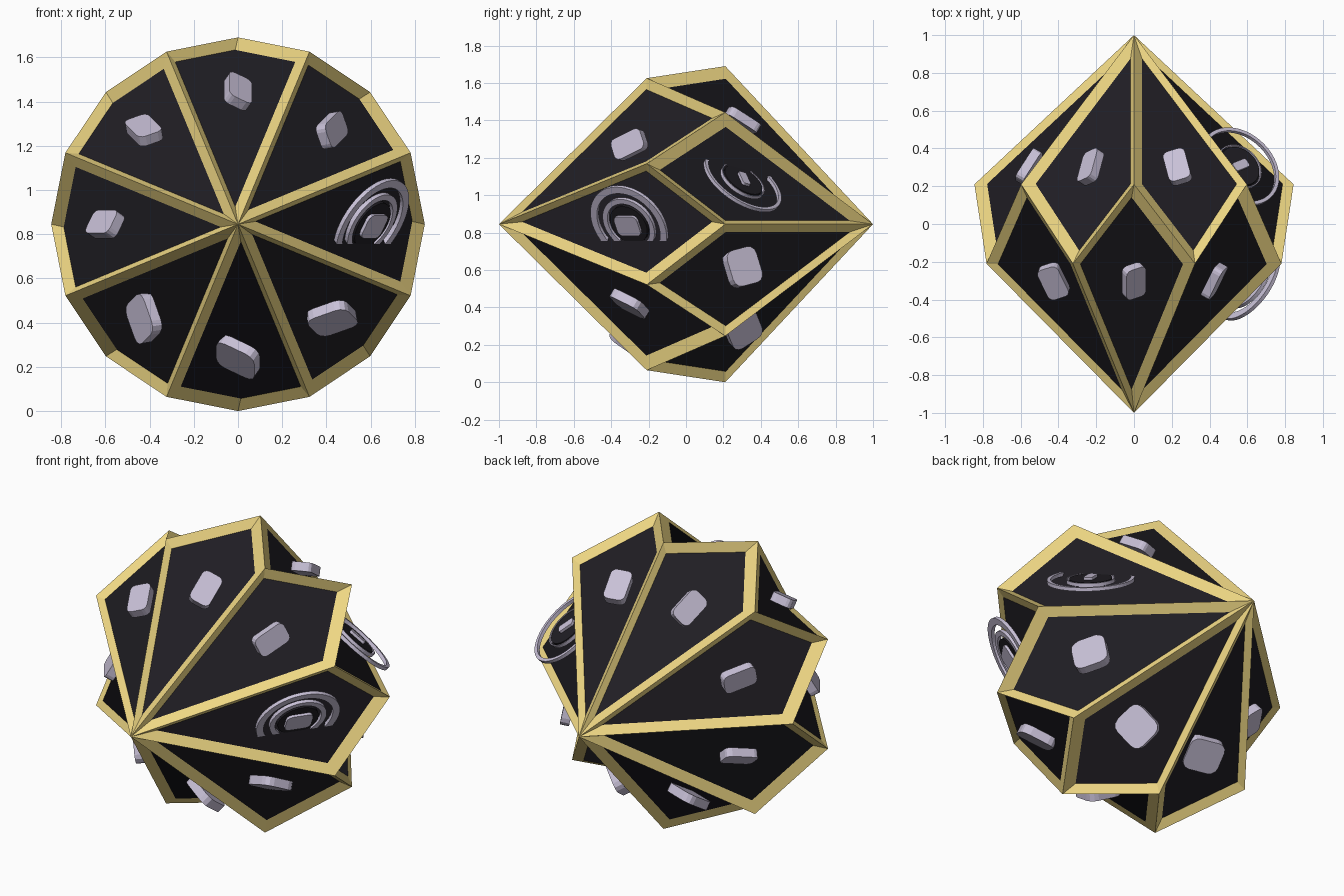
import bpy, bmesh
from math import sin, cos, pi
from mathutils import Vector, Matrix

if "Cube" in bpy.data.objects:
    bpy.data.objects.remove(bpy.data.objects["Cube"])

R, H, CZ = 0.845, 0.21, 0.845     # belt radius, belt zigzag, centre height
SHRINK, RECESS = 0.84, 0.025      # panel size inside its border, panel depth


def material(name, rgb):
    m = bpy.data.materials.new(name)
    m.diffuse_color = (*rgb, 1)
    m.use_nodes = True
    m.node_tree.nodes["Principled BSDF"].inputs["Base Color"].default_value = m.diffuse_color
    return m


GOLD = material("gold", (0.86, 0.68, 0.23))
BLACK = material("black", (0.014, 0.0125, 0.017))
PALE = material("pale", (0.58, 0.53, 0.68))


def mesh_object(name, verts, faces, mat, matrix=None):
    me = bpy.data.meshes.new(name)
    me.from_pydata(verts, [], faces)
    me.materials.append(mat)
    ob = bpy.data.objects.new(name, me)
    bpy.context.collection.objects.link(ob)
    if matrix is not None:
        ob.matrix_world = matrix
    return ob


def belt(k):
    a = k * pi / 8
    return Vector((R * cos(a), H if k % 2 == 0 else -H, CZ + R * sin(a)))


def kite(k):
    """Corners of one face, tip first, wound outward."""
    side = -1 if k % 2 == 0 else 1          # even faces meet at the front tip
    pts = [Vector((0, side, CZ)), belt(k - 1), belt(k), belt(k + 1)]
    return pts if side < 0 else [pts[0], pts[3], pts[2], pts[1]]


def face_matrix(k):
    """Local frame of a face: x towards the belt, z out of its second half."""
    p = kite(k)
    u = (p[2] - p[0]).normalized()
    n = (p[2] - p[0]).cross(p[3] - p[0]).normalized()
    m = Matrix((u, n.cross(u), n)).transposed().to_4x4()
    m.translation = sum(p, Vector()) / 4
    return m


def ring(name, r0, r1, depth, k, steps=48):
    """Flat band floating on face k."""
    verts, faces = [], []
    for i in range(steps):
        a = 2 * pi * i / steps
        verts += [(r * cos(a), r * sin(a), z) for r, z in
                  ((r0, -depth), (r1, -depth), (r1, depth), (r0, depth))]
        j = (i + 1) % steps
        faces += [(4 * i + (c + 1) % 4, 4 * j + (c + 1) % 4, 4 * j + c, 4 * i + c)[::-1]
                  for c in range(4)]
    mesh_object(name, verts, [f[::-1] for f in faces], PALE, face_matrix(k))


def disc(name, r, depth, k):
    a = [2 * pi * i / 40 for i in range(40)]
    verts = [(r * cos(t), r * sin(t), z) for z in (-depth, depth) for t in a]
    faces = [tuple(range(39, -1, -1)), tuple(range(40, 80))]
    faces += [(i, (i + 1) % 40, 40 + (i + 1) % 40, 40 + i) for i in range(40)]
    mesh_object(name, verts, faces, BLACK, face_matrix(k))


def tablet(name, length, width, k):
    """Blank raised marker in the middle of a face."""
    bm = bmesh.new()
    bmesh.ops.create_cube(bm, size=1)
    bmesh.ops.scale(bm, vec=(length, width, 0.05), verts=bm.verts)
    upright = [e for e in bm.edges if abs(e.verts[0].co.z - e.verts[1].co.z) > 0.01]
    bmesh.ops.bevel(bm, geom=upright, offset=min(length, width) * 0.25, segments=3,
                    profile=0.5, affect='EDGES')
    me = bpy.data.meshes.new(name)
    bm.to_mesh(me)
    bm.free()
    me.materials.append(PALE)
    ob = bpy.data.objects.new(name, me)
    bpy.context.collection.objects.link(ob)
    ob.matrix_world = face_matrix(k)


# Body: dark kite panels sunk inside gold borders
frame_v, frame_f, panel_v, panel_f = [], [], [], []
for k in range(16):
    p, m = kite(k), face_matrix(k)
    c, n = m.translation, m.to_3x3().col[2]
    q = [c + (v - c) * SHRINK - n * RECESS for v in p]
    b = len(frame_v)
    frame_v += p + q
    frame_f += [(b + i, b + (i + 1) % 4, b + 4 + (i + 1) % 4, b + 4 + i) for i in range(4)]
    b = len(panel_v)
    panel_v += q
    panel_f.append((b, b + 1, b + 2, b + 3))
mesh_object("gold_borders", frame_v, frame_f, GOLD)
mesh_object("dark_panels", panel_v, panel_f, BLACK)

# Blank markers: wider on the lower faces
for k in range(16):
    if k == 1:
        tablet("face_marker_1", 0.05, 0.1, k)
    elif k == 0:
        tablet("face_marker_0", 0.15, 0.12, k)
    else:
        tablet(f"face_marker_{k}", 0.19, 0.2 if 10 <= k <= 15 else 0.12, k)

# Round ornaments on the two right-hand faces
ring("back_outer_ring", 0.215, 0.235, 0.01, 1)
ring("back_inner_ring", 0.125, 0.131, 0.01, 1)
disc("back_disc", 0.115, 0.01, 1)
ring("front_outer_ring", 0.195, 0.235, 0.01, 0)
ring("front_inner_ring", 0.13, 0.16, 0.01, 0)
disc("front_disc", 0.115, 0.01, 0)
